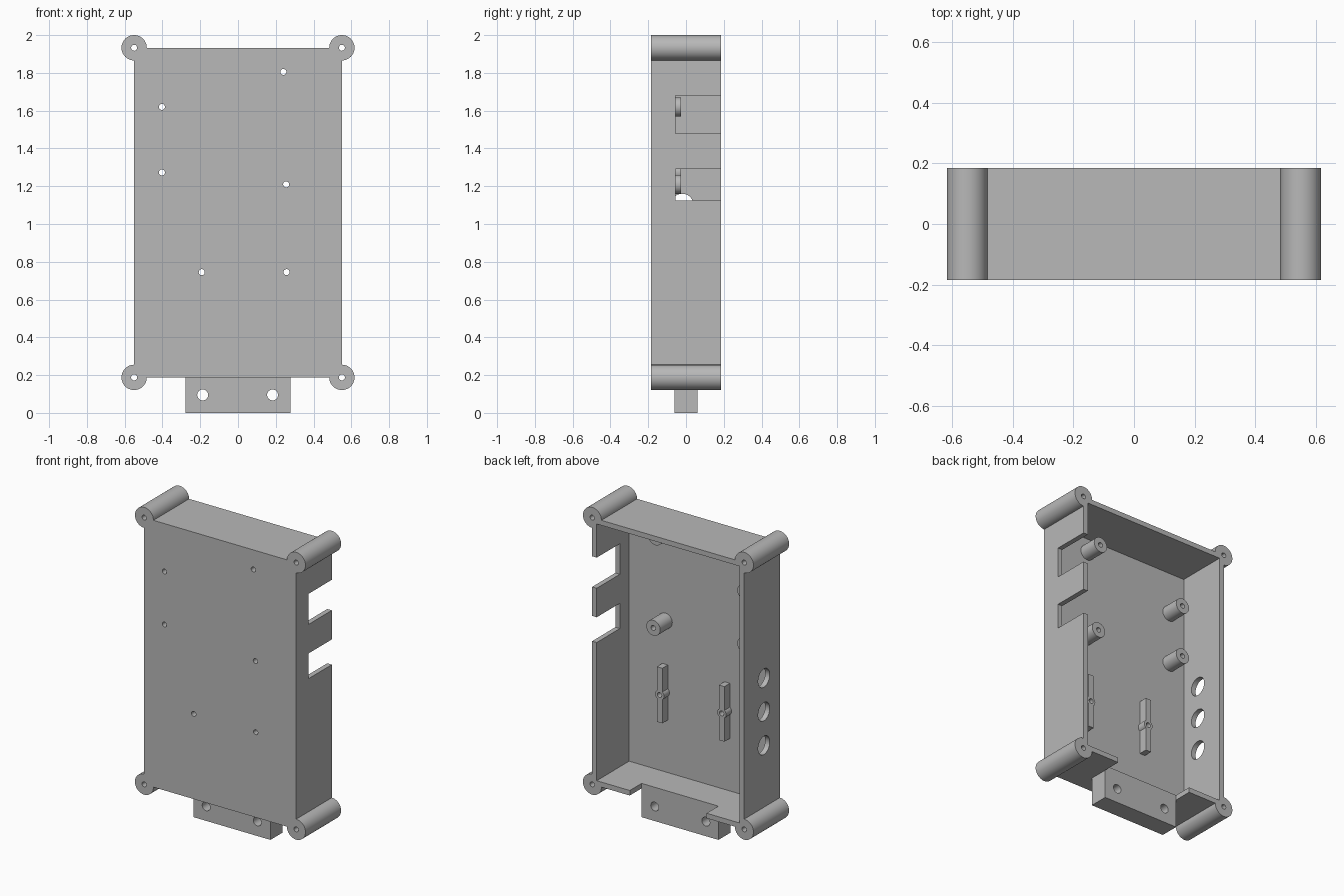
import bpy
import math
from mathutils import Matrix, Vector

old = bpy.data.objects.get("Cube")
if old:
    bpy.data.objects.remove(old, do_unlink=True)

grey = bpy.data.materials.new("light grey plastic")
grey.use_nodes = True
GREY = (0.48, 0.48, 0.48, 1)
grey.diffuse_color = GREY
grey.node_tree.nodes["Principled BSDF"].inputs["Base Color"].default_value = GREY

# Main dimensions
HALF_W, HALF_D = 0.55, 0.184
BOTTOM, TOP = 0.188, 1.933
WALL = 0.033
FLOOR = -HALF_D + WALL
PIN = 0.016


def box(name, lo, hi):
    lo, hi = Vector(lo), Vector(hi)
    bpy.ops.mesh.primitive_cube_add(size=1, location=(lo + hi) / 2)
    ob = bpy.context.object
    ob.name = name
    ob.data.transform(Matrix.Diagonal((*(hi - lo), 1)))
    ob.data.materials.append(grey)
    return ob


def rod(name, x, z, r, y0, y1, sides=48):
    """Cylinder running along y."""
    bpy.ops.mesh.primitive_cylinder_add(
        vertices=sides, radius=r, depth=y1 - y0,
        location=(x, (y0 + y1) / 2, z), rotation=(math.pi / 2, 0, 0))
    ob = bpy.context.object
    ob.name = name
    ob.data.materials.append(grey)
    return ob


def combine(target, tool, operation):
    mod = target.modifiers.new("combine", 'BOOLEAN')
    mod.operation = operation
    mod.solver = 'EXACT'
    mod.object = tool
    bpy.context.view_layer.objects.active = target
    bpy.ops.object.modifier_apply(modifier=mod.name)
    bpy.data.objects.remove(tool, do_unlink=True)


def add(target, tool):
    combine(target, tool, 'UNION')


def cut(target, tool):
    combine(target, tool, 'DIFFERENCE')


def drill(target, x, z, r=PIN):
    cut(target, rod("drill", x, z, r, -0.5, 0.5, 24))


def smooth(ob):
    bpy.ops.object.select_all(action='DESELECT')
    ob.select_set(True)
    bpy.context.view_layer.objects.active = ob
    bpy.ops.object.shade_smooth_by_angle(angle=math.radians(30))


# Case with round corner posts, open at the back
case = box("case", (-HALF_W, -HALF_D, BOTTOM), (HALF_W, HALF_D, TOP))
corners = [(x, z) for x in (-HALF_W, HALF_W) for z in (BOTTOM, TOP)]
for x, z in corners:
    add(case, rod("corner_post", x, z, 0.067, -HALF_D, HALF_D))

# Mounting tab under the case
TAB_X, TAB_Y = 0.278, 0.062
add(case, box("mounting_tab", (-TAB_X, -TAB_Y, 0), (TAB_X, TAB_Y, BOTTOM + 0.02)))

# Cavity, and the notch in the bottom wall behind the tab
cut(case, box("cavity", (-HALF_W + WALL, FLOOR, BOTTOM + WALL),
              (HALF_W - WALL, 0.5, TOP - WALL)))
cut(case, box("notch", (-TAB_X, TAB_Y, 0.1), (TAB_X, 0.5, 0.3)))

# Connector slots in the left wall
for z0, z1 in ((1.48, 1.68), (1.125, 1.29)):
    cut(case, box("slot", (0.5, -0.055, z0), (0.7, 0.5, z1)))

# Round cable holes in the right wall
for z in (0.66, 0.88, 1.10):
    bpy.ops.mesh.primitive_cylinder_add(
        vertices=48, radius=0.06, depth=0.2,
        location=(-HALF_W, -0.02, z), rotation=(0, math.pi / 2, 0))
    cut(case, bpy.context.object)

# Screw holes in the posts and the tab
for x, z in corners:
    drill(case, x, z)
for x in (-0.187, 0.183):
    drill(case, x, 0.095, 0.029)

# Tall board standoffs
for i, (x, z) in enumerate([(-0.403, 1.62), (-0.403, 1.273),
                            (0.24, 1.805), (0.255, 1.21)]):
    post = rod(f"standoff_{i + 1}", x, z, 0.05, FLOOR, -0.026)
    drill(post, x, z)
    drill(case, x, z)
    smooth(post)

# Low support ribs with a small boss in the middle
for side, x in (("right", -0.192), ("left", 0.257)):
    z = 0.745
    rib = box(f"support_rib_{side}", (x - 0.02, FLOOR, z - 0.18),
              (x + 0.02, FLOOR + 0.057, z + 0.18))
    add(rib, rod("boss", x, z, 0.032, FLOOR, FLOOR + 0.057, 32))
    drill(rib, x, z)
    drill(case, x, z)
    smooth(rib)

smooth(case)
